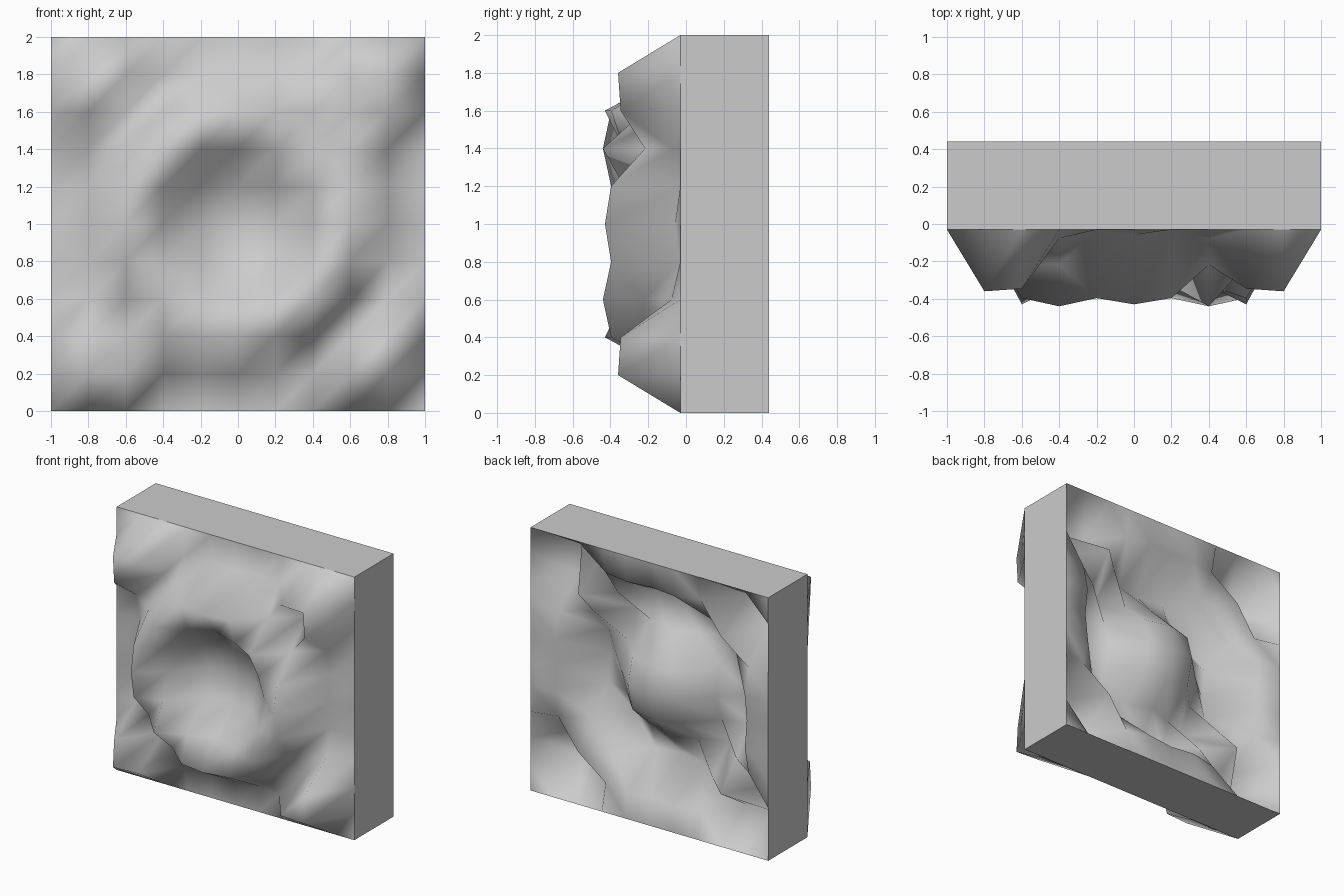
import bpy, bmesh, math

if "Cube" in bpy.data.objects:
    bpy.data.objects.remove(bpy.data.objects["Cube"])

N = 10            # grid cells per side
STEP = 2 / N
FRONT, BACK = -0.03, 0.44
DEPTH = 0.41      # ripple height


def ripple(i, j):
    """Concentric ring relief; the rim stays flat."""
    if i in (0, N) or j in (0, N):
        return 0.0
    x, z = i * STEP - 1, j * STEP - 1
    r = math.sqrt(1 + x * x + z * z)
    return DEPTH * (0.5 + 0.5 * math.cos(20 * (r - 1.15)))


bm = bmesh.new()


def relief(y):
    """Triangulated grid pushed towards the front by the ripple."""
    g = [[bm.verts.new((i * STEP - 1, y - ripple(i, j), j * STEP))
          for j in range(N + 1)] for i in range(N + 1)]
    for i in range(N):
        for j in range(N):
            a, b, c, d = g[i][j], g[i + 1][j], g[i + 1][j + 1], g[i][j + 1]
            for tri in ((a, b, c), (a, c, d)):
                bm.faces.new(tri).smooth = True
    # Rim vertices in order around the square
    return ([g[i][0] for i in range(N)] + [g[N][j] for j in range(N)]
            + [g[i][N] for i in range(N, 0, -1)] + [g[0][j] for j in range(N, 0, -1)])


# Front and back reliefs joined by flat side walls
front, back = relief(FRONT), relief(BACK)
for k in range(len(front)):
    n = (k + 1) % len(front)
    wall = bm.faces.new((front[k], back[k], back[n], front[n]))
    wall.smooth = False
bmesh.ops.recalc_face_normals(bm, faces=bm.faces)

# Crisp edges around the rims
for e in bm.edges:
    if any(not f.smooth for f in e.link_faces):
        e.smooth = False

mesh = bpy.data.meshes.new("ripple_panel")
bm.to_mesh(mesh)
bm.free()
panel = bpy.data.objects.new("ripple_panel", mesh)
bpy.context.collection.objects.link(panel)
